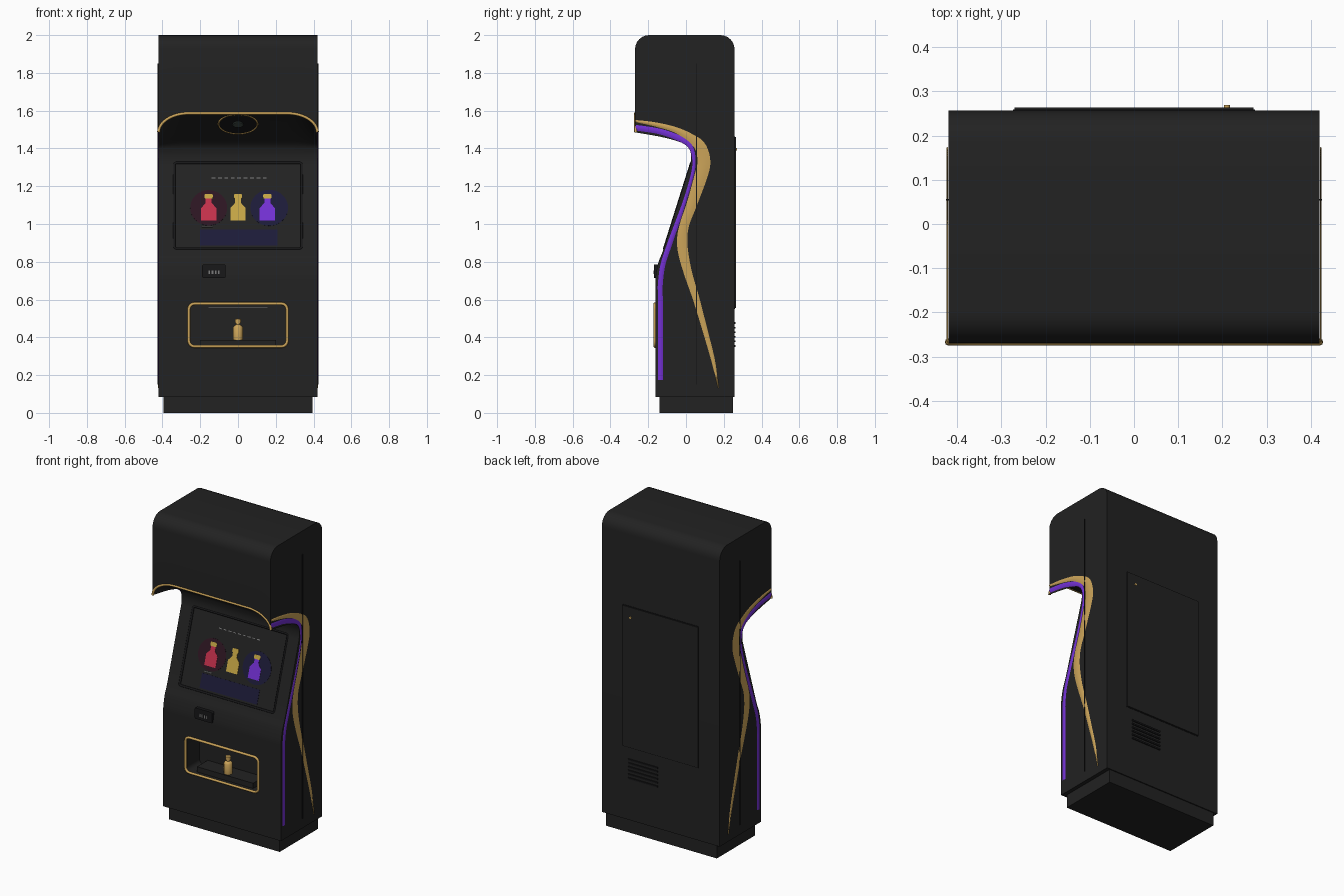
import bpy, bmesh, math
from mathutils import Matrix, Vector

cube = bpy.data.objects.get("Cube")
if cube:
    bpy.data.objects.remove(cube)


def material(name, r, g, b):
    m = bpy.data.materials.new(name)
    m.use_nodes = True
    m.diffuse_color = (r, g, b, 1)
    m.node_tree.nodes["Principled BSDF"].inputs["Base Color"].default_value = (r, g, b, 1)
    return m


black = material("cabinet black", .016, .016, .016)
dark = material("screen black", .009, .009, .01)
gold = material("brushed gold", .6, .37, .1)
purple = material("violet", .17, .03, .65)
red = material("crimson", .55, .03, .07)
yellow = material("picture gold", .56, .38, .06)
maroon = material("maroon glow", .026, .008, .016)
navy = material("navy glow", .012, .011, .04)
grey = material("pale grey", .2, .2, .2)
glass = material("lens glass", .05, .07, .06)


def finish(name, bm, mat, matrix=Matrix(), smooth=True):
    bmesh.ops.recalc_face_normals(bm, faces=bm.faces)
    mesh = bpy.data.meshes.new(name)
    bm.to_mesh(mesh)
    bm.free()
    ob = bpy.data.objects.new(name, mesh)
    bpy.context.collection.objects.link(ob)
    ob.data.materials.append(mat)
    ob.matrix_world = matrix
    if smooth:
        shade(ob)
    return ob


def activate(ob):
    bpy.ops.object.select_all(action='DESELECT')
    ob.select_set(True)
    bpy.context.view_layer.objects.active = ob


def shade(ob):
    activate(ob)
    bpy.ops.object.shade_smooth_by_angle(angle=math.radians(35))


def prism(name, outline, w0, w1, mat, matrix):
    """Extrude a flat outline along the local z axis."""
    bm = bmesh.new()
    face = bm.faces.new([bm.verts.new((u, v, w0)) for u, v in outline])
    new = bmesh.ops.extrude_face_region(bm, geom=[face])["geom"]
    bmesh.ops.translate(bm, vec=(0, 0, w1 - w0),
                        verts=[g for g in new if isinstance(g, bmesh.types.BMVert)])
    return finish(name, bm, mat, matrix)


def rect(u0, u1, v0, v1, r=0.0):
    if not r:
        return [(u0, v0), (u1, v0), (u1, v1), (u0, v1)]
    pts = []
    corners = [(u1 - r, v1 - r), (u0 + r, v1 - r), (u0 + r, v0 + r), (u1 - r, v0 + r)]
    for i, (cu, cv) in enumerate(corners):
        for k in range(7):
            a = math.pi / 2 * (i + k / 6)
            pts.append((cu + r * math.cos(a), cv + r * math.sin(a)))
    return pts


def circle(u, v, r, n=40):
    return [(u + r * math.cos(math.tau * i / n), v + r * math.sin(math.tau * i / n)) for i in range(n)]


def tube(name, pts, radius, mat, closed, matrix=Matrix()):
    cu = bpy.data.curves.new(name, 'CURVE')
    cu.dimensions = '3D'
    cu.bevel_depth = radius
    cu.bevel_resolution = 2
    cu.use_fill_caps = True
    sp = cu.splines.new('POLY')
    sp.points.add(len(pts) - 1)
    for p, co in zip(sp.points, pts):
        p.co = (*co, 1)
    sp.use_cyclic_u = closed
    ob = bpy.data.objects.new(name, cu)
    ob.matrix_world = matrix
    cu.materials.append(mat)
    bpy.context.collection.objects.link(ob)


def spline(points, steps=5):
    """Smooth curve through the given points."""
    p = [Vector(q) for q in points]
    p = [p[0]] + p + [p[-1]]
    out = []
    for a, b, c, d in zip(p, p[1:], p[2:], p[3:]):
        for i in range(steps):
            t = i / steps
            out.append(b + (c - a) * (t / 2) + (a * 2 - b * 5 + c * 4 - d) * (t * t / 2)
                       + (b * 3 - a - c * 3 + d) * (t ** 3 / 2))
    return out + [p[-1]]


# Local frames: x across, y up the surface, z outward
def frame(origin, degrees, turn=0):
    return (Matrix.Translation(origin) @ Matrix.Rotation(math.radians(turn), 4, 'Z')
            @ Matrix.Rotation(math.radians(degrees), 4, 'X'))


front = frame((0, -.162, 0), 90)
back = frame((0, .257, 0), 90, 180)
display = frame((0, -.046, 1.0975), 72.5)

# Cabinet: side profile lofted across the width, with an arched hood opening
W, HOOD, NECK = .42, -.27, .025
curve = spline([(-.162, .68), (-.16, .73), (-.145, .8), (-.118, .87), (-.046, 1.0975), (.01, 1.275),
                (.026, 1.335), (.023, 1.385), (0, 1.42), (-.077, 1.448), (-.167, 1.468), (HOOD, 1.485)])
top = [p for p in reversed(rect(HOOD, .257, 1.5, 2, .075)) if p[1] > 1.9]
left = sorted([p for p in top if p[0] < 0], key=lambda p: p[0])
right = sorted([p for p in top if p[0] > 0], key=lambda p: p[0])
profile = [(-.162, .085)] + [tuple(p) for p in curve] + left + right + [(.257, .085)]
steps = [math.pi / 2 * i / 12 for i in range(13)]
columns = [(.26 + .16 * math.sin(t), math.cos(t)) for t in steps]
columns = [(-x, a) for x, a in reversed(columns)] + columns


def lift(y, z, arch):
    if 1.385 < z < 1.49 and y < NECK:
        z += .1 * arch * (NECK - y) / (NECK - HOOD)
    return z


bm = bmesh.new()
rows = [[bm.verts.new((x, y, lift(y, z, a))) for y, z in profile] for x, a in columns]
n = len(profile)
for r0, r1 in zip(rows, rows[1:]):
    for i in range(n):
        bm.faces.new((r0[i], r0[(i + 1) % n], r1[(i + 1) % n], r1[i]))
bm.faces.new(rows[0])
bm.faces.new(rows[-1])
cabinet = finish("cabinet", bm, black, smooth=False)

# Recesses for the screen and the dispensing niche
screen_shape = rect(-.337, .337, -.238, .238, .012)
niche_shape = rect(-.26, .26, .352, .578, .03)
for shape, depth, place in ((screen_shape, -.025, display), (niche_shape, -.14, front)):
    cutter = prism("cutter", shape, depth, .06, black, place)
    cutter.hide_render = True
    activate(cabinet)
    cut = cabinet.modifiers.new("recess", 'BOOLEAN')
    cut.object = cutter
    cut.solver = 'EXACT'
    bpy.ops.object.modifier_apply(modifier=cut.name)
    bpy.data.objects.remove(cutter)
shade(cabinet)

prism("plinth", rect(-.395, .395, -.14, .25), 0, .09, black, Matrix())

# Screen with its painted picture
prism("screen", screen_shape, -.03, -.008, black, display)
tube("screen_bezel", [(u, v, -.003) for u, v in screen_shape], .007, dark, True, display)


def picture(name, shape, layer, mat):
    prism(name, shape, -.009, -.008 + .0015 * layer, mat, display)


picture("red_glow", circle(-.155, -.01, .098), 1, maroon)
picture("blue_glow", circle(.165, -.01, .1), 1, navy)
picture("blue_floor_glow", rect(-.2, .21, -.22, -.13), 1.3, navy)
for name, u, mat in (("red", -.155, red), ("gold", 0, yellow), ("violet", .155, purple)):
    half = [(.04, -.081), (.04, -.012), (.016, .016), (.016, .04)]
    picture(name + "_flask", [(u + a, b) for a, b in half] + [(u - a, b) for a, b in reversed(half)], 2, mat)
    picture(name + "_flask_cap", rect(u - .022, u + .022, .04, .066, .008), 2.5, yellow)
for i in range(9):
    u = -.14 + i * .034
    picture("heading_dash", rect(u, u + .02, .152, .158), 1, grey)
picture("caption_dash", rect(-.19, -.135, -.118, -.114), 2, grey)

# Card reader
prism("card_reader", rect(-.19, -.065, .715, .785, .008), -.03, .008, dark, front)
for i in range(4):
    u = -.155 + i * .016
    prism("reader_mark", rect(u, u + .008, .735, .755), 0, .01, grey, front)

# Dispensing niche: frame, tray, light strip and flask
tube("niche_frame", [(u, v, .002) for u, v in niche_shape], .008, gold, True, front)
prism("niche_tray", rect(-.2, .2, .353, .387), -.139, -.03, black, front)
prism("niche_light", rect(-.16, .16, .555, .562), -.141, -.132, grey, front)
bm = bmesh.new()
outline = [(0, 0), (.025, 0), (.026, .01), (.026, .065), (.02, .075), (.011, .08), (.011, .088),
           (.016, .09), (.016, .11), (0, .113)]
verts = [bm.verts.new((r, 0, z)) for r, z in outline]
edges = [bm.edges.new(pair) for pair in zip(verts, verts[1:])]
bmesh.ops.spin(bm, geom=verts + edges, axis=(0, 0, 1), cent=(0, 0, 0), angle=math.tau, steps=24)
bmesh.ops.remove_doubles(bm, verts=bm.verts, dist=.0001)
finish("niche_flask", bm, gold, Matrix.Translation((0, -.24 + .14, .387)))

# Hood trim and spotlight
tube("hood_trim", [(x, HOOD + .003, 1.486 + .1 * a) for x, a in columns], .008, gold, False)
spot = frame((0, -.165, 1.534), 150)
prism("spotlight_plate", circle(0, 0, .1), -.02, .006, dark, spot)
tube("spotlight_ring", [(u, v, .005) for u, v in circle(0, 0, .103)], .005, gold, True, spot)
prism("spotlight_lens", circle(0, 0, .028), 0, .012, glass, spot)


# Side ribbons: slightly domed strips, mirrored to both sides
def ribbon(name, points, mat):
    path = spline(points, 6)
    bm = bmesh.new()
    rows = []
    for i, p in enumerate(path):
        d = (path[min(i + 1, len(path) - 1)] - path[max(i - 1, 0)]).to_2d().normalized()
        rows.append([bm.verts.new((W + h, p.x - d.y * p.z * s, p.y + d.x * p.z * s))
                     for s, h in ((-.5, .0005), (-.25, .003), (0, .004), (.25, .003), (.5, .0005))])
    for r0, r1 in zip(rows, rows[1:]):
        for k in range(4):
            bm.faces.new((r0[k], r0[k + 1], r1[k + 1], r1[k]))
    ob = finish(name, bm, mat)
    if ob.data.polygons[0].normal.x < 0:
        ob.data.flip_normals()
    ob.modifiers.new("both sides", 'MIRROR')


ribbon("gold_ribbon", [
    (-.267, 1.545, .012), (-.167, 1.528, .022), (-.06, 1.5, .03), (.018, 1.459, .045), (.075, 1.41, .06),
    (.095, 1.33, .068), (.077, 1.247, .068), (.03, 1.103, .055), (-.008, .997, .05), (-.02, .918, .055),
    (-.013, .838, .053), (.013, .732, .043), (.055, .6, .035), (.1, .44, .027), (.143, .28, .02),
    (.172, .133, .004)], gold)
ribbon("violet_ribbon", [
    (-.267, 1.51, .03), (-.14, 1.49, .03), (-.035, 1.453, .03), (.022, 1.411, .024), (.042, 1.342, .018),
    (.034, 1.263, .017), (-.004, 1.13, .018), (-.05, .997, .023), (-.088, .89, .026), (-.122, .785, .026),
    (-.136, .68, .026), (-.136, .6, .026), (-.136, .175, .026)], purple)

# Side panel seams
for side, x in (("left", W), ("right", -W)):
    prism(side + "_side_seam", rect(x - .005, x + .005, .053, .057), .15, 1.85, dark, Matrix())

# Service door, lock and vents on the back
prism("service_door_gap", rect(-.274, .274, .551, 1.464), -.01, .002, dark, back)
prism("service_door", rect(-.27, .27, .555, 1.46), -.01, .007, black, back)
prism("door_lock", circle(-.21, 1.395, .007, 16), 0, .012, gold, back)
for i in range(6):
    v = .35 + i * .024
    prism("vent_slat", rect(-.23, -.02, v, v + .01), -.01, .006, dark, back)
